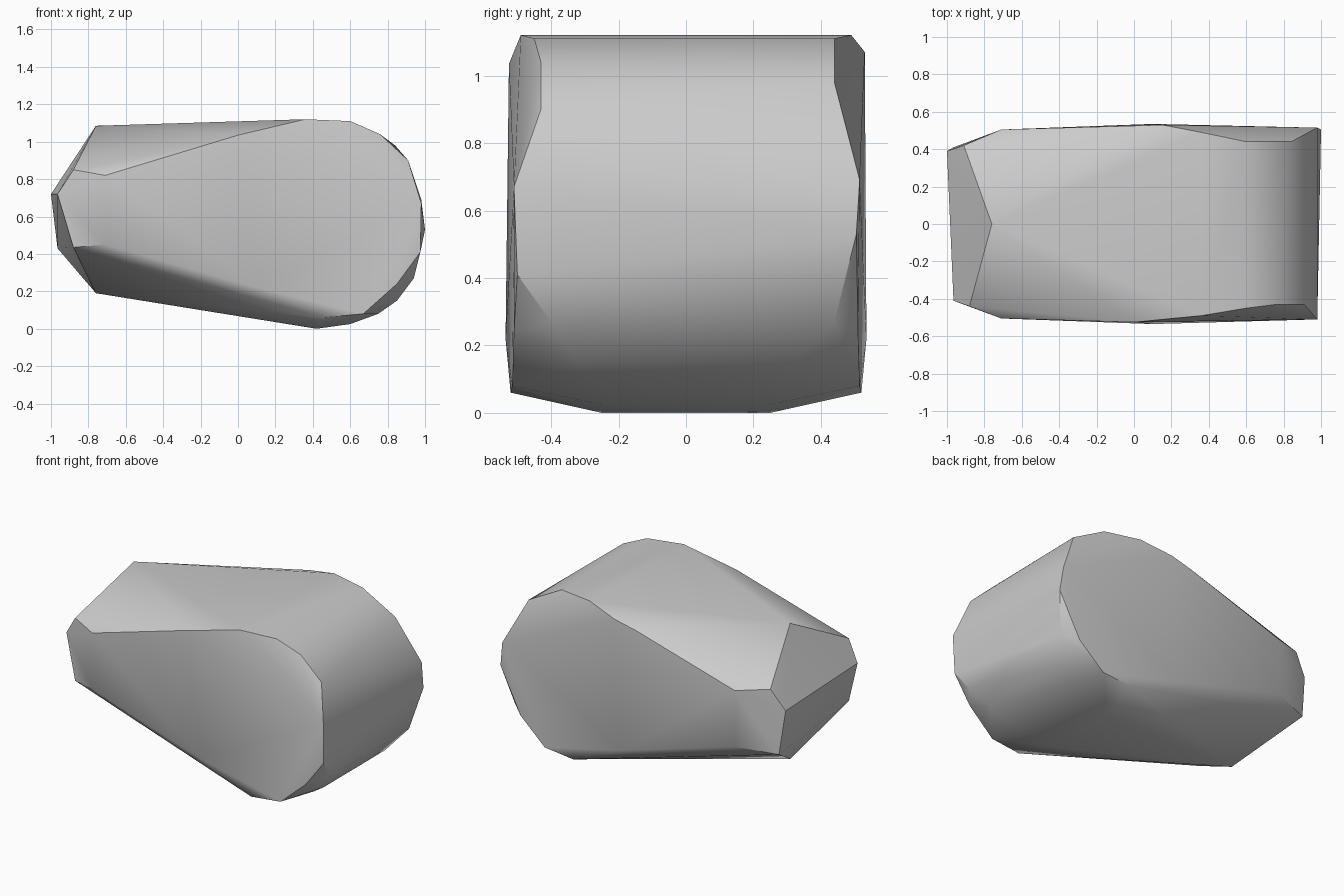
import bpy
import bmesh

# Remove the default object
default_cube = bpy.data.objects.get("Cube")
if default_cube:
    bpy.data.objects.remove(default_cube, do_unlink=True)


def make_material(name, colour):
    material = bpy.data.materials.new(name)
    material.use_nodes = True
    material.diffuse_color = colour
    shader = material.node_tree.nodes["Principled BSDF"]
    shader.inputs["Base Color"].default_value = colour
    return material


def mirrored(points):
    """Return the points together with their reflections front to back."""
    return points + [(x, -y, z) for x, y, z in points]


def make_hull(name, points, material):
    """Wrap a faceted convex skin around the corner points."""
    mesh = bpy.data.meshes.new(name)
    shell = bmesh.new()
    for point in points:
        shell.verts.new(point)
    hull = bmesh.ops.convex_hull(shell, input=shell.verts[:])
    unused = {item for item in hull["geom_interior"] + hull["geom_unused"]
              if isinstance(item, bmesh.types.BMVert)}
    bmesh.ops.delete(shell, geom=list(unused), context="VERTS")
    bmesh.ops.recalc_face_normals(shell, faces=shell.faces[:])
    shell.to_mesh(mesh)
    shell.free()
    mesh.materials.append(material)
    body = bpy.data.objects.new(name, mesh)
    bpy.context.collection.objects.link(body)
    return body


# Narrow end: upper and lower peaks with a slightly skewed end face
narrow_end = [
    (-.76, 0, 1.085), (-.76, 0, .19),
    (-1, .39, .72), (-.965, -.41, .72),
    (-.965, .41, .43), (-.88, -.44, .435),
    (-.88, -.44, .85), (-.91, .42, .85),
]

# Side walls: gently bulging flat faces
side_walls = mirrored([
    (-.71, .505, .82), (-.71, .505, .45),
    (0, .525, 1.035), (.1, .535, .22), (.36, .49, 1.12),
    (.46, .52, .06), (.67, .515, .08), (.85, .51, .24),
])

# Front shoulder: rounded upper corner of the wide end
front_shoulder = [
    (.6, -.45, 1.11), (.76, -.43, 1.04), (.91, -.43, .9),
    (.98, -.51, .67), (.975, -.5, .41), (.94, -.4, .27),
]

# Back shoulder: broader chamfer on the opposite corner
back_shoulder = [
    (.15, .53, 1.07), (.6, .44, 1.11), (.84, .44, .98),
    (.98, .515, .69), (1, .505, .53), (.94, .44, .27),
]

# Underside: rounded belly beneath the wide end
underside = mirrored([
    (.42, .25, 0), (.6, .25, .025), (.75, .28, .08), (.85, .32, .15),
])

stone_grey = make_material("stone grey", (.6, .6, .6, 1))
stone = make_hull(
    "stone_body",
    narrow_end + side_walls + front_shoulder + back_shoulder + underside,
    stone_grey,
)

# Soft shading that keeps the main facet edges crisp
bpy.ops.object.select_all(action="DESELECT")
stone.select_set(True)
bpy.context.view_layer.objects.active = stone
bpy.ops.object.shade_smooth_by_angle()
